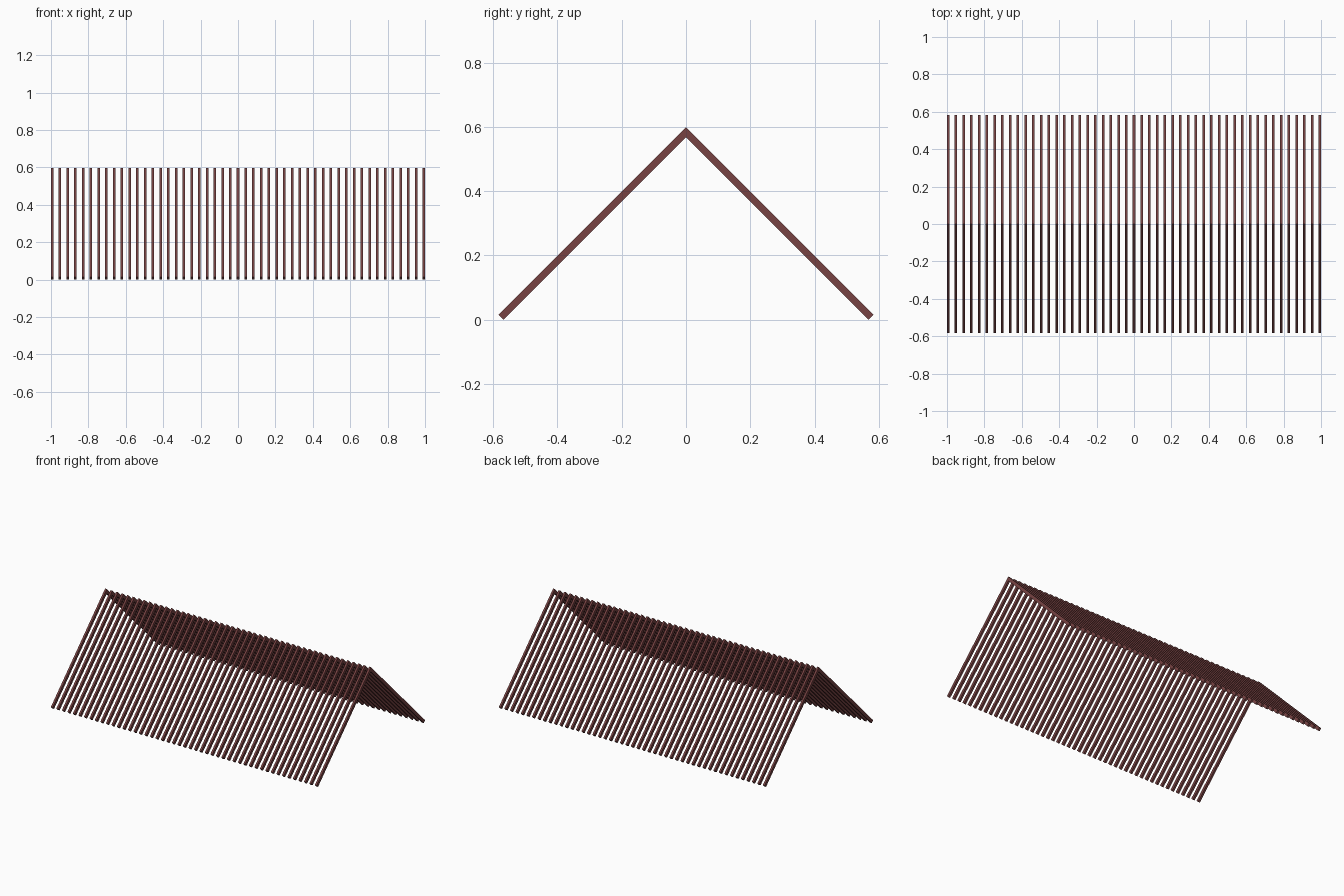
import bpy
import bmesh

if "Cube" in bpy.data.objects:
    bpy.data.objects.remove(bpy.data.objects["Cube"])

COUNT = 49          # rafters along x
WIDTH = 0.0135      # rafter thickness along x
TOP = 0.598         # ridge height
E = 0.015           # 45 degree projection of the beam depth
PITCH = (2.0 - WIDTH) / (COUNT - 1)

wood = bpy.data.materials.new("red_brown_wood")
wood.diffuse_color = (0.185, 0.055, 0.055, 1.0)
wood.use_nodes = True
wood.node_tree.nodes["Principled BSDF"].inputs["Base Color"].default_value = wood.diffuse_color

# Chevron profile in (y, z): right half, mirrored for the left
foot_out = (TOP - E, E)
foot_in = (TOP - 2 * E, 0.0)
profile = [(0, TOP), foot_out, foot_in, (0, TOP - 2 * E),
           (-foot_in[0], foot_in[1]), (-foot_out[0], foot_out[1])]


def make_rafter_mesh():
    """One mitred rafter pair, extruded along x."""
    bm = bmesh.new()
    left = [bm.verts.new((-WIDTH / 2, y, z)) for y, z in profile]
    right = [bm.verts.new((WIDTH / 2, y, z)) for y, z in profile]
    n = len(profile)
    for i in range(n):
        j = (i + 1) % n
        bm.faces.new((left[i], left[j], right[j], right[i]))
    # end faces: one quad for each leg of the chevron
    for ring in (left, right):
        bm.faces.new((ring[0], ring[1], ring[2], ring[3]))
        bm.faces.new((ring[0], ring[3], ring[4], ring[5]))
    bmesh.ops.recalc_face_normals(bm, faces=bm.faces)
    mesh = bpy.data.meshes.new("rafter_pair")
    bm.to_mesh(mesh)
    bm.free()
    mesh.materials.append(wood)
    return mesh


# Row of identical rafter pairs
rafter = make_rafter_mesh()
for i in range(COUNT):
    obj = bpy.data.objects.new(f"rafter_pair_{i + 1:02d}", rafter)
    obj.location.x = (i - (COUNT - 1) / 2) * PITCH
    bpy.context.collection.objects.link(obj)
